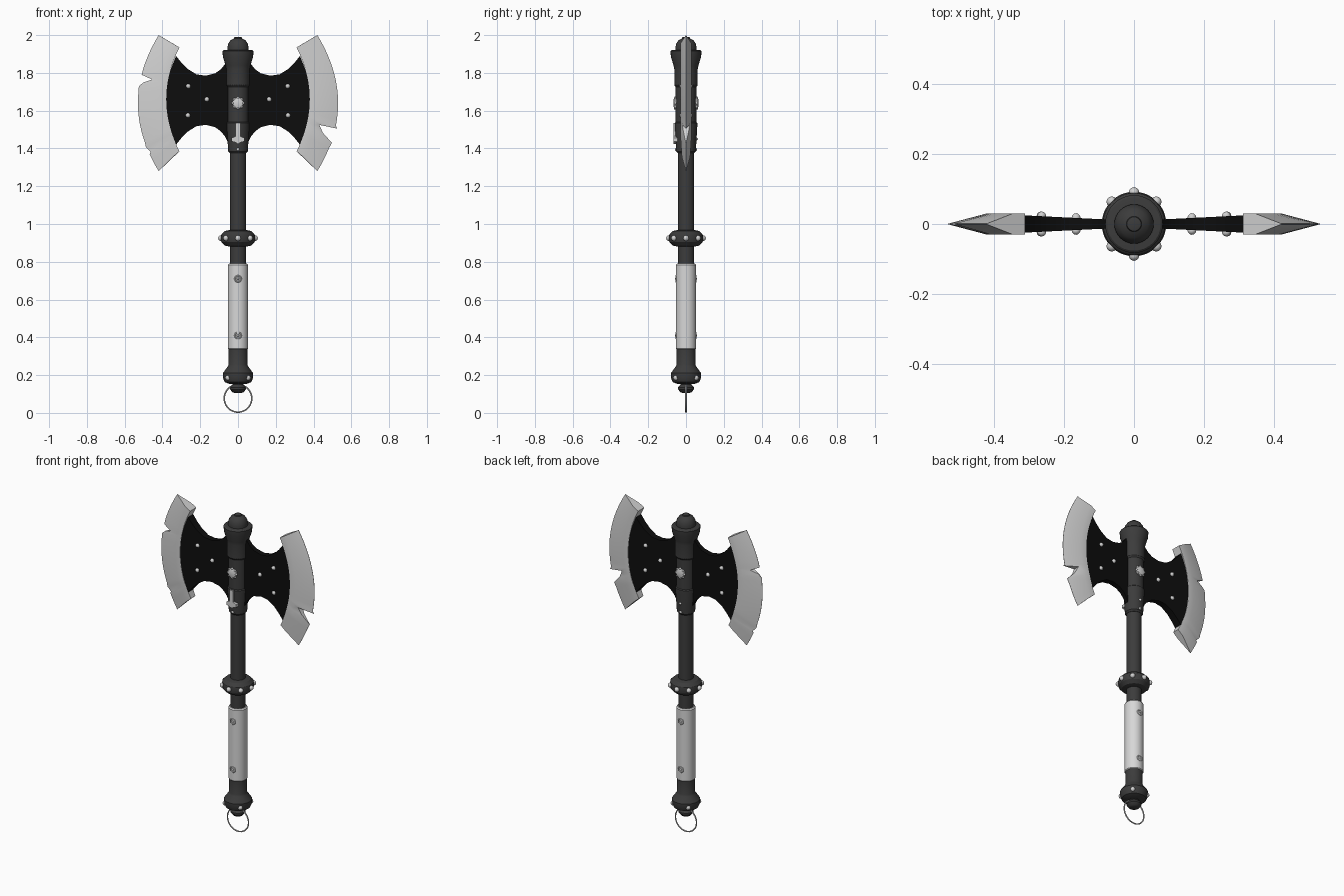
import bpy, bmesh
from math import sin, cos, pi, radians
from mathutils import Matrix, Vector

if "Cube" in bpy.data.objects:
    bpy.data.objects.remove(bpy.data.objects["Cube"], do_unlink=True)


def material(name, v):
    m = bpy.data.materials.new(name)
    m.use_nodes = True
    m.diffuse_color = (v, v, v, 1)
    m.node_tree.nodes["Principled BSDF"].inputs["Base Color"].default_value = (v, v, v, 1)
    return m


STEEL = material("pale steel", 0.64)
GRIP = material("light grip", 0.68)
DARK = material("dark iron", 0.045)
BLACK = material("black iron", 0.004)
parts = []


def finish(bm, name, mat):
    bmesh.ops.recalc_face_normals(bm, faces=bm.faces)
    me = bpy.data.meshes.new(name)
    bm.to_mesh(me)
    bm.free()
    me.materials.append(mat)
    ob = bpy.data.objects.new(name, me)
    bpy.context.collection.objects.link(ob)
    parts.append(ob)
    return ob


def skin(bm, rings, closed=False):
    """Join rings of points into a tube, with caps unless it loops."""
    vs = [[bm.verts.new(p) for p in r] for r in rings]
    n = len(vs[0])
    pairs = list(zip(vs, vs[1:])) + ([(vs[-1], vs[0])] if closed else [])
    for a, b in pairs:
        for i in range(n):
            j = (i + 1) % n
            bm.faces.new((a[i], a[j], b[j], b[i]))
    if not closed:
        bm.faces.new(vs[0])
        bm.faces.new(vs[-1])


def lathe(name, mat, profile, n=32):
    bm = bmesh.new()
    skin(bm, [[(r * cos(2 * pi * i / n), r * sin(2 * pi * i / n), z) for i in range(n)]
              for r, z in profile])
    return finish(bm, name, mat)


def torus(name, mat, centre, big, small, n=40, k=8):
    """A ring standing in the xz plane."""
    bm = bmesh.new()
    rings = []
    for i in range(n):
        a = 2 * pi * i / n
        ring = []
        for j in range(k):
            b = 2 * pi * j / k
            r = big + small * cos(b)
            ring.append(Vector((r * cos(a), small * sin(b), r * sin(a))) + Vector(centre))
        rings.append(ring)
    skin(bm, rings, True)
    return finish(bm, name, mat)


def studs(name, mat, places, r):
    bm = bmesh.new()
    for p in places:
        bmesh.ops.create_uvsphere(bm, u_segments=12, v_segments=8, radius=r,
                                  matrix=Matrix.Translation(p))
    return finish(bm, name, mat)


def around(n, r, z, start=0):
    return [(r * cos(start + 2 * pi * i / n), r * sin(start + 2 * pi * i / n), z) for i in range(n)]


# Handle, from the pommel upward
lathe("pommel_knob", DARK, [(.018, .105), (.03, .11), (.042, .125), (.042, .135), (.028, .15), (.028, .17)])
lathe("pommel", DARK, [(.045, .153), (.07, .163), (.08, .185), (.08, .21), (.055, .245),
                       (.05, .255), (.05, .345)])
lathe("grip", GRIP, [(.048, .335), (.054, .342), (.054, .783), (.048, .79)])
lathe("shaft", DARK, [(.043, .78), (.043, 1.42)])
lathe("collar", DARK, [(.045, .88), (.07, .886), (.088, .905), (.092, .925), (.088, .945),
                       (.07, .963), (.045, .968)])
studs("collar_studs", STEEL, around(8, .09, .925), .015)
studs("pommel_studs", STEEL, around(4, .074, .186, pi / 4), .014)
torus("hanging_ring", STEEL, (0, 0, .077), .073, .004)

# Axe head socket
lathe("socket", DARK, [(.044, 1.375), (.052, 1.385), (.06, 1.52), (.06, 1.535), (.055, 1.54),
                       (.055, 1.725), (.062, 1.735), (.062, 1.82), (.066, 1.84), (.08, 1.885),
                       (.082, 1.915), (.076, 1.92), (.055, 1.922)])
lathe("top_cap", DARK, [(.056, 1.915), (.056, 1.935), (.052, 1.955), (.04, 1.973), (.022, 1.982),
                        (.02, 1.988), (.012, 1.99)])


# Black webs between the socket and the cutting edges
def web(name, side):
    top = [(.0, 1.89), (.05, 1.885), (.07, 1.845), (.09, 1.82), (.12, 1.798), (.17, 1.785), (.22, 1.792),
           (.265, 1.82), (.3, 1.855), (.328, 1.89), (.36, 1.81), (.385, 1.72)]
    rings = []
    for x, z in top:
        h, low = .009 + .05 * x, 3.31 - z
        rings.append([(side * x, -h, z), (side * x, h, z), (side * x, h, low), (side * x, -h, low)])
    bm = bmesh.new()
    skin(bm, rings)
    finish(bm, name, BLACK)


# Curved cutting edges, each with its own notches: (s, x, z, half thickness)
def blade(name, side, notches):
    rows = [(i / 12, None) for i in range(-12, 13)]
    for notch in notches:
        lo, hi = notch[0][0], notch[-1][0]
        rows = [r for r in rows if not lo - .02 < r[0] < hi + .02]
        rows += [(p[0], p[1:]) for p in notch]
    rings = []
    for s, cut in sorted(rows, key=lambda r: r[0]):
        h = .03 - .02 * max(0, -s - .6)
        ox, oz, oh = cut or (.53 - .11 * s * s, 1.64 + .36 * s, .0008)
        ix, iz = .38 - .07 * s * s, 1.66 + .275 * s
        mx, mz = .42 - .075 * s * s, 1.655 + .3 * s
        half = [(ix, h, iz), (mx, h, mz), (ox, oh, oz)]
        ring = half + [(x, -y, z) for x, y, z in reversed(half)]
        rings.append([(side * x, y, z) for x, y, z in ring])
    bm = bmesh.new()
    skin(bm, rings)
    finish(bm, name, STEEL)


web("left_web", 1)
web("right_web", -1)
blade("left_blade", 1, [[(-.58, .497, 1.43, .001), (-.5, .45, 1.482, .012), (-.44, .43, 1.525, .02),
                         (-.37, .525, 1.505, .001)]])
blade("right_blade", -1, [[(.25, .525, 1.73, .001), (.34, .5, 1.75, .004), (.38, .455, 1.765, .016),
                           (.42, .51, 1.79, .001)],
                          [(-.73, .462, 1.38, .001), (-.65, .487, 1.405, .001)]])

# Rivets on both faces of the webs
studs("web_rivets", STEEL, [(sx * x, sy * (.01 + .05 * x), z) for sx in (1, -1) for sy in (1, -1)
                            for x, z in ((.263, 1.73), (.265, 1.575), (.165, 1.66))], .0125)


# Round bosses on the front and back of the socket, and ornaments on the grip
for label, side in (("front", -1), ("back", 1)):
    boss = lathe(label + "_boss", STEEL, [(.03, .05), (.03, .058), (.024, .064), (.012, .067)], 16)
    boss.matrix_world = Matrix.Translation((0, 0, 1.64)) @ Matrix.Rotation(radians(-90 * side), 4, 'X')
    studs(label + "_boss_beads", STEEL,
          [(x, side * .057, 1.64 + y) for x, y, _ in around(8, .028, 0)], .007)
    studs(label + "_socket_rivet", STEEL, [(0, side * .051, 1.395)], .008)
    for level, z in (("upper", .71), ("lower", .41)):
        torus(f"{label}_{level}_grip_ornament", GRIP, (0, side * .052, z), .016, .0045, 16, 6)
        studs(f"{label}_{level}_grip_stud", GRIP, [(0, side * .053, z)], .006)
studs("back_upper_rivet", STEEL, [(0, .055, 1.45)], .008)

# Pendant plate on the front of the socket
bm = bmesh.new()
outline = [(.012, 1.535), (.012, 1.465), (.034, 1.455), (.034, 1.437), (.014, 1.432), (0, 1.424)]
outline += [(-x, z) for x, z in reversed(outline[:-1])]
skin(bm, [[(x, y, z) for x, z in outline] for y in (-.066, -.045)])
finish(bm, "front_pendant", STEEL)

# Smooth the round parts, keep the edges crisp
bpy.ops.object.select_all(action='DESELECT')
for ob in parts:
    ob.select_set(True)
bpy.context.view_layer.objects.active = parts[0]
bpy.ops.object.shade_smooth_by_angle(angle=radians(30))
